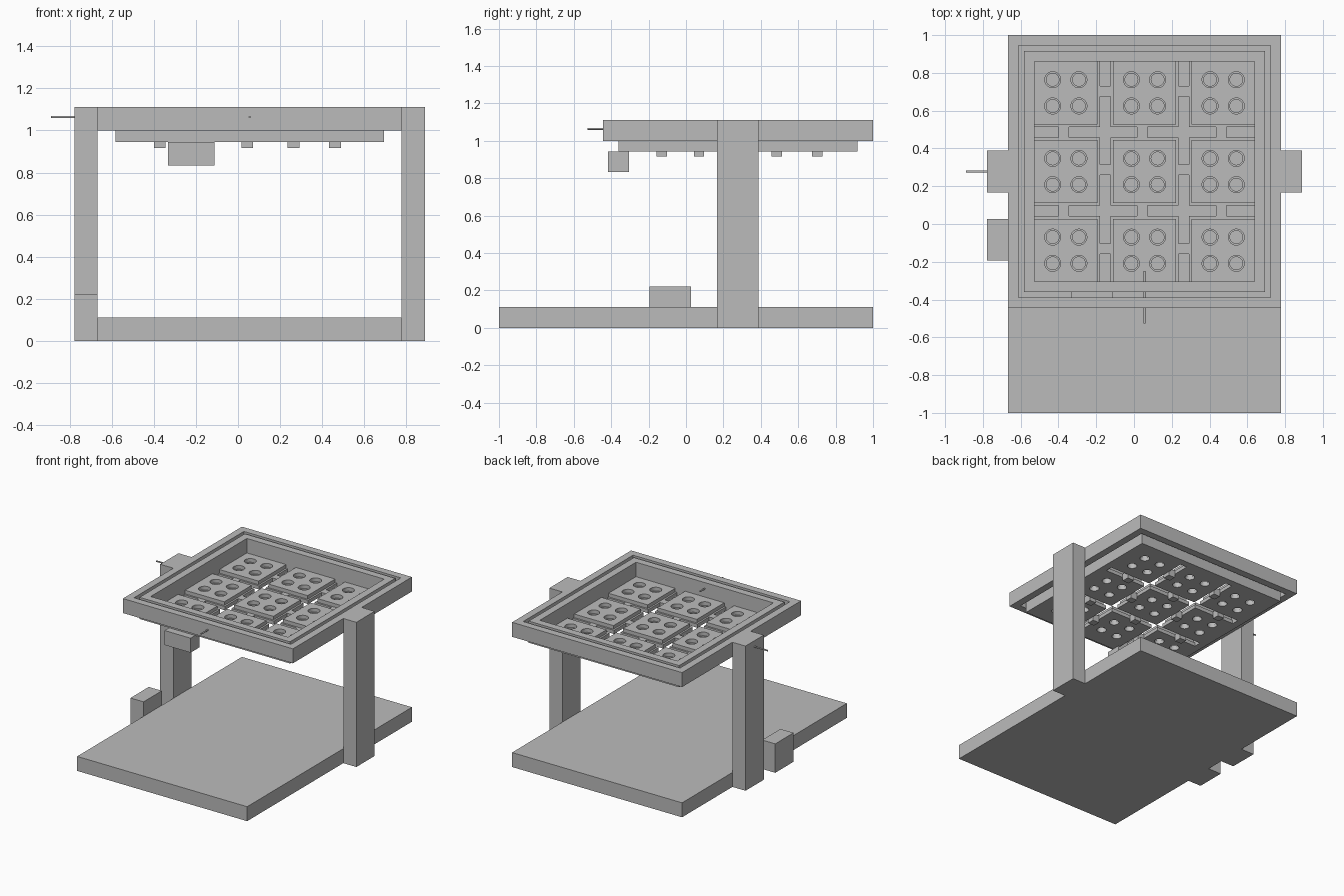
import bpy, bmesh
from math import pi
from mathutils import Matrix, Vector

U = 1 / 36            # design module
CX, CY = 2, 10        # tray centre, in modules
PITCH = 15            # spacing of the raised tiles

default = bpy.data.objects.get("Cube")
if default:
    bpy.data.objects.remove(default, do_unlink=True)

grey = bpy.data.materials.new("plain grey")
grey.use_nodes = True
grey.diffuse_color = (0.5, 0.5, 0.5, 1)
grey.node_tree.nodes["Principled BSDF"].inputs["Base Color"].default_value = grey.diffuse_color


def finish(name, bm):
    mesh = bpy.data.meshes.new(name)
    bm.to_mesh(mesh)
    bm.free()
    mesh.materials.append(grey)
    obj = bpy.data.objects.new(name, mesh)
    bpy.context.collection.objects.link(obj)
    return obj


def boxes(name, *spans):
    """One object from boxes given as (x0, x1, y0, y1, z0, z1) in modules."""
    bm = bmesh.new()
    for x0, x1, y0, y1, z0, z1 in spans:
        centre = Vector((x0 + x1, y0 + y1, z0 + z1)) * U / 2
        size = Vector((x1 - x0, y1 - y0, z1 - z0)) * U
        bmesh.ops.create_cube(bm, size=1, matrix=Matrix.Translation(centre) @ Matrix.Diagonal(size.to_4d()))
    return finish(name, bm)


def cylinders(name, centres, radius, depth, turn=Matrix(), sides=32):
    bm = bmesh.new()
    for c in centres:
        bmesh.ops.create_cone(bm, cap_ends=True, segments=sides, radius1=radius * U, radius2=radius * U,
                              depth=depth * U, matrix=Matrix.Translation(Vector(c) * U) @ turn)
    return finish(name, bm)


def cut(obj, cutter):
    """Subtract the cutter, then remove it."""
    mod = obj.modifiers.new("cut", 'BOOLEAN')
    mod.operation, mod.solver, mod.object = 'DIFFERENCE', 'EXACT', cutter
    bpy.context.view_layer.update()
    old = obj.data
    obj.data = bpy.data.meshes.new_from_object(obj.evaluated_get(bpy.context.evaluated_depsgraph_get()))
    obj.modifiers.clear()
    bpy.data.meshes.remove(old)
    bpy.data.objects.remove(cutter, do_unlink=True)


def square(half, z0, z1):
    return (CX - half, CX + half, CY - half, CY + half, z0, z1)


def ring(name, outer, inner, z0, z1):
    cut(boxes(name, square(outer, z0, z1)), boxes("cutter", square(inner, z0 - 1, z1 + 1)))


def smooth(obj):
    bpy.ops.object.select_all(action='DESELECT')
    obj.select_set(True)
    bpy.context.view_layer.objects.active = obj
    bpy.ops.object.shade_smooth_by_angle(angle=pi / 6)


# Base, columns and control box
boxes("base_plate", (-24, 28, -36, 36, 0, 4))
boxes("right_column", (-28, -24, 6, 14, 0, 40))
boxes("left_column", (28, 32, 6, 14, 0, 40))
boxes("control_box", (-28, -24, -7, 1, 0, 8))
boxes("hanging_motor", (-12, -4, -15, -11, 30, 34))

# Outer frame and the inner tray wall, with a clear gap between them
ring("outer_frame", 26, 24, 36, 40)
ring("tray_wall", 23, 21, 34, 40)

# Tray floor cells and raised tiles, with stepped round holes
steps = (-PITCH, 0, PITCH)
edges = ((-21, -8.5), (-6.5, 6.5), (8.5, 21))
holes = [(CX + i + a, CY + j + b, 35) for i in steps for j in steps for a in (-2.5, 2.5) for b in (-2.5, 2.5)]
floor = boxes("tray_floor", *[(CX + a, CX + b, CY + c, CY + d, 34, 35) for a, b in edges for c, d in edges])
cut(floor, cylinders("cutter", holes, 1.22, 6))
tiles = boxes("raised_tiles", *[(CX + i - 6, CX + i + 6, CY + j - 6, CY + j + 6, 35, 36)
                                for i in steps for j in steps])
cut(tiles, cylinders("cutter", holes, 1.52, 6))
smooth(floor)
smooth(tiles)

# Bridges that join the floor cells across the slots
bridges = []
for slot in (-PITCH / 2, PITCH / 2):
    for s in steps:
        for x, y in ((CX + s - 0.4, CY + slot), (CX + slot, CY + s + 0.3)):
            bridges.append((x - 1, x + 1, y - 1, y + 1, 33, 35))
boxes("floor_bridges", *bridges)

# Axle pins through the frame
smooth(cylinders("front_pin", [(CX, -14, 38.3)], 0.2, 10, Matrix.Rotation(pi / 2, 4, 'X'), 16))
smooth(cylinders("side_pin", [(-27, CY, 38.3)], 0.2, 10, Matrix.Rotation(pi / 2, 4, 'Y'), 16))
